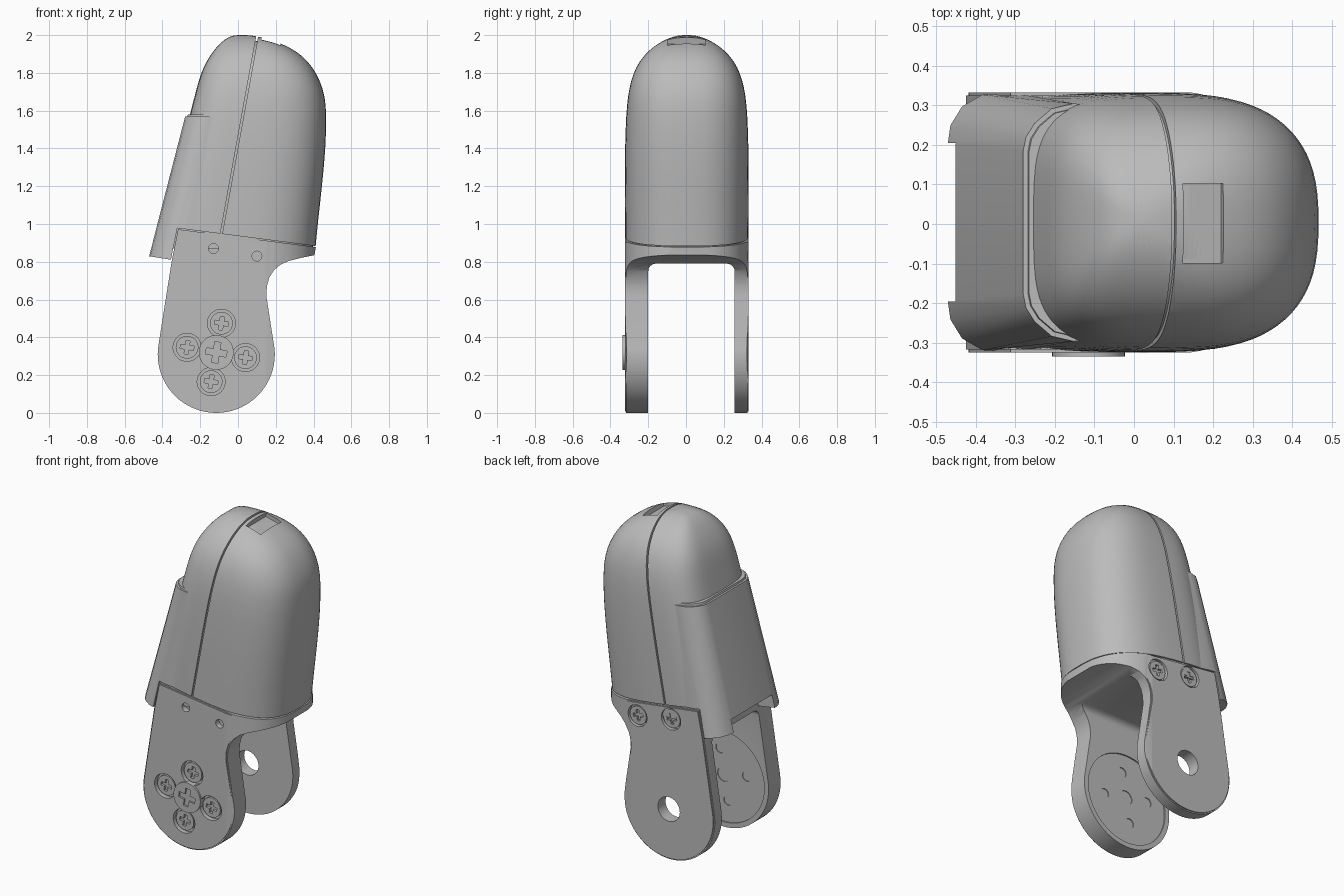
import bpy, bmesh, math
from mathutils import Matrix, Vector

cube = bpy.data.objects.get("Cube")
if cube:
    bpy.data.objects.remove(cube)

grey = bpy.data.materials.new("plain grey")
grey.use_nodes = True
grey.diffuse_color = (0.5, 0.5, 0.5, 1)
grey.node_tree.nodes["Principled BSDF"].inputs["Base Color"].default_value = (0.5, 0.5, 0.5, 1)
parts = []
CY = .004  # middle of the body across y


def make(name, bm, part=True):
    bmesh.ops.recalc_face_normals(bm, faces=bm.faces)
    me = bpy.data.meshes.new(name)
    bm.to_mesh(me)
    bm.free()
    ob = bpy.data.objects.new(name, me)
    bpy.context.collection.objects.link(ob)
    if part:
        me.materials.append(grey)
        parts.append(ob)
    return ob


def apply(ob, mod):
    bpy.context.view_layer.objects.active = ob
    bpy.ops.object.modifier_apply(modifier=mod.name)


def boolean(ob, bm, op="DIFFERENCE"):
    cutter = make("cutter", bm, False)
    cutter.hide_render = True
    mod = ob.modifiers.new("cut", "BOOLEAN")
    mod.operation, mod.solver, mod.object = op, "EXACT", cutter
    apply(ob, mod)
    bpy.data.objects.remove(cutter)


def loft(rings):
    bm = bmesh.new()
    loops = [[bm.verts.new(p) for p in ring] for ring in rings]
    n = len(loops[0])
    for a, b in zip(loops, loops[1:]):
        for i in range(n):
            j = (i + 1) % n
            bm.faces.new((a[i], a[j], b[j], b[i]))
    bm.faces.new(loops[0])
    bm.faces.new(loops[-1])
    bmesh.ops.recalc_face_normals(bm, faces=bm.faces)
    return bm


def prism(points, y0, y1):
    return loft([[(x, y, z) for x, z in points] for y in (y0, y1)])


def box(center, size, turn=0):
    bm = bmesh.new()
    m = Matrix.Translation(center) @ Matrix.Rotation(turn, 4, "Y") @ Matrix.Diagonal((*size, 1))
    bmesh.ops.create_cube(bm, size=1, matrix=m)
    return bm


def disc(x, z, r, y0, y1, seg=40):
    ring = [math.tau * i / seg for i in range(seg)]
    return prism([(x + r * math.cos(t), z + r * math.sin(t)) for t in ring], y0, y1)


def oval(z, xl, xr, b, cx=None, seg=40):
    # Rounded section, squarer at the back than at the front
    cx = (xl + xr) / 2 if cx is None else cx
    pts = []
    for i in range(seg):
        c, s = math.cos(math.tau * i / seg), math.sin(math.tau * i / seg)
        n, a = (2.6, xr - cx) if c > 0 else (3.7, cx - xl)
        pts.append((cx + math.copysign(a * abs(c) ** (2 / n), c),
                    CY + math.copysign(b * abs(s) ** (2 / n), s), z))
    return pts


def keep_side(bm, point, normal):
    # Keep the half behind the plane and close the cut
    geom = bm.verts[:] + bm.edges[:] + bm.faces[:]
    res = bmesh.ops.bisect_plane(bm, geom=geom, plane_co=point, plane_no=normal, clear_outer=True)
    edges = [e for e in res["geom_cut"] if isinstance(e, bmesh.types.BMEdge)]
    bmesh.ops.holes_fill(bm, edges=edges, sides=0)
    return bm


# Domed body used for both shell halves and the core in the seam
DOME = [(0.6, -.49, .39, .328), (0.85, -.43, .409, .328), (1.0, -.393, .423, .329),
        (1.2, -.345, .446, .329), (1.4, -.298, .465, .328), (1.58, -.256, .47, .322),
        (1.68, -.229, .461, .312), (1.76, -.209, .435, .296), (1.83, -.184, .396, .27),
        (1.89, -.15, .344, .23), (1.94, -.112, .268, .177), (1.98, -.07, .165, .11),
        (2.002, -.02, .06, .04)]
body = make("body", loft([oval(*row) for row in DOME]), False)
apply(body, body.modifiers.new("smooth", "SUBSURF"))


def dome_copy():
    bm = bmesh.new()
    bm.from_mesh(body.data)
    return bm


seam = Vector((.984, 0, -.179))
mid = Vector((0, 0, 1.435))
low = (Vector((-.475, 0, .83)), Vector((-.16, 0, -1)))
rear_shell = make("rear_shell", keep_side(keep_side(dome_copy(), mid - seam * .005, seam), *low))
front_shell = make("front_shell", keep_side(dome_copy(), mid + seam * .005, -seam))
core_bm = dome_copy()
bmesh.ops.transform(core_bm, verts=core_bm.verts, matrix=Matrix.Translation((0, 0, 1.2))
                    @ Matrix.Scale(.97, 4) @ Matrix.Translation((0, 0, -1.2)))
core = make("core", keep_side(core_bm, (0, 0, .87), (0, 0, -1)))
bpy.data.objects.remove(body)


# Raised plate along the back
def plate_ring(z, half):
    return [(x, CY + y, z) for x, y in half] + [(x, CY - y, z) for x, y in reversed(half)]


plate_bm = loft([plate_ring(.7, [(-.504, .2), (-.497, .25), (-.465, .3), (-.41, .328), (-.33, .331), (-.1, .31)]),
                 plate_ring(1.58, [(-.277, .18), (-.27, .215), (-.248, .25), (-.205, .287), (-.15, .3), (-.05, .29)])])
top_edges = [e for e in plate_bm.edges if all(v.co.z > 1.5 and v.co.x < -.1 for v in e.verts)]
bmesh.ops.bevel(plate_bm, geom=top_edges, offset=.012, segments=2, affect="EDGES")
back_plate = make("back_plate", keep_side(plate_bm, *low))

# Clear the shells around the bracket, then notch the back between the arms
for ob in (rear_shell, front_shell, back_plate):
    boolean(ob, prism([(-.44, .4), (-.321, .978), (.6, .859), (.6, .4)], -.6, .6))
for ob in (rear_shell, back_plate, core):
    boolean(ob, box((-.4, CY, .7), (.5, .4, .41)))
# Scoop in the top of the front shell
for ob in (front_shell, core):
    boolean(ob, box((.178, .002, 1.978), (.105, .2, .075), .24))

# Bracket: round-ended arms joined by a bridge
PX, PZ, R = -.115, .31, .31
arc = [math.radians(170 + 5 * i) for i in range(40)]
outline = [(PX + R * math.cos(t), PZ + R * math.sin(t)) for t in arc]
outline += [(.15, .62), (.153, .67), (.165, .715), (.19, .755), (.225, .785), (.27, .805),
            (.33, .82), (.405, .835), (.412, .878), (-.317, .972), (-.35, .81)]
bracket_bm = prism(outline, CY - .328, CY + .328)
rims = [e for e in bracket_bm.edges if abs(e.verts[0].co.y - e.verts[1].co.y) < .01]
bmesh.ops.bevel(bracket_bm, geom=rims, offset=.007, segments=2, affect="EDGES")
bracket = make("bracket", bracket_bm)
boolean(bracket, loft([oval(z, -.9, .413, .337, 0, 80) for z in (-.5, 1.5)]), "INTERSECT")

# Gap between the arms, with rounded upper corners
corner = [math.radians(15 * i) for i in range(7)]
gap = [(.217 + .04 * math.cos(t), .75 + .04 * math.sin(t)) for t in corner]
gap += [(-.16 - .04 * math.sin(t), .75 + .04 * math.cos(t)) for t in corner]
gap += [(-.2, -.5), (.257, -.5)]
boolean(bracket, loft([[(x, y, z) for y, z in gap] for x in (-1.5, 1.5)]))
boolean(bracket, disc(PX, PZ, .075, .1, .5))

# Round pocket and bolt marks inside the front arm
spots = [(PX + .157 * math.cos(t), PZ + .01 + .157 * math.sin(t))
         for t in (math.radians(80 + 90 * i) for i in range(4))]
boolean(bracket, disc(PX, PZ, .28, -.208, -.1, 64))
for x, z in spots + [(PX, PZ + .01)]:
    boolean(bracket, disc(x, z, .045 if x == PX else .03, -.213, -.1, 24))


# Cross-slotted screws
def screw(name, x, z, r, face, side, turn=.15):
    ob = make(name, disc(x, z, r, face, face - side * .05))
    for size in ((r * 1.2, .03, r * .36), (r * .36, .03, r * 1.2)):
        boolean(ob, box((x, face, z), size, turn))


for i, (x, z) in enumerate(spots):
    boolean(bracket, disc(x, z, .074, -.5, -.295))
    screw(f"front_screw_{i + 1}", x, z, .06, -.315, -1)
screw("centre_screw", PX, PZ + .01, .092, -.335, -1)
for i, (x, z) in enumerate([(-.13, .87), (.1, .83)]):
    boolean(bracket, disc(x, z, .026, -.5, -.29, 24))
    boolean(bracket, disc(x, z, .066, .305, .5))
    screw(f"back_screw_{i + 1}", x, z, .056, .325, 1)

# Smooth shading with sharp edges kept
for ob in parts:
    bpy.ops.object.select_all(action="DESELECT")
    ob.select_set(True)
    bpy.context.view_layer.objects.active = ob
    bpy.ops.object.shade_smooth_by_angle(angle=math.radians(30))
